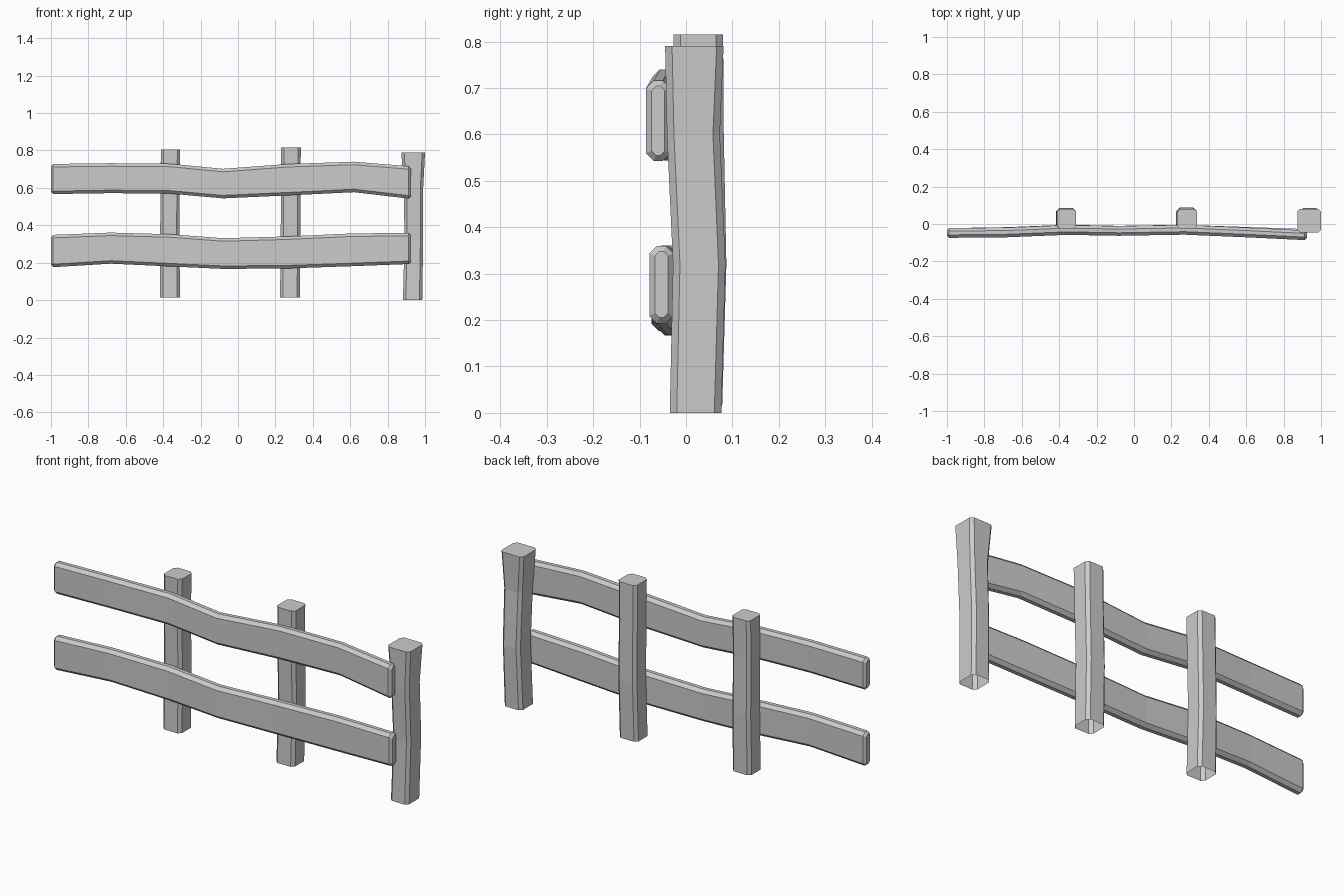
import bpy, bmesh

if "Cube" in bpy.data.objects:
    bpy.data.objects.remove(bpy.data.objects["Cube"])


def chamfered(a0, a1, b0, b1, c):
    """Octagonal outline of a rectangle with cut corners."""
    return [(a0 + c, b0), (a1 - c, b0), (a1, b0 + c), (a1, b1 - c),
            (a1 - c, b1), (a0 + c, b1), (a0, b1 - c), (a0, b0 + c)]


def loft(name, rings, cap_start=True):
    """Skin a row of equal rings into one flat-shaded object."""
    bm = bmesh.new()
    vs = [[bm.verts.new(p) for p in r] for r in rings]
    for r, s in zip(vs, vs[1:]):
        n = len(r)
        for i in range(n):
            j = (i + 1) % n
            bm.faces.new((r[i], r[j], s[j], s[i]))
    if cap_start:
        bm.faces.new(vs[0][::-1])
    bm.faces.new(vs[-1])
    bmesh.ops.recalc_face_normals(bm, faces=bm.faces)
    me = bpy.data.meshes.new(name)
    bm.to_mesh(me)
    bm.free()
    ob = bpy.data.objects.new(name, me)
    bpy.context.collection.objects.link(ob)
    return ob


def post(name, stations):
    # station: z, x min, x max, y min, y max; underside stays open
    loft(name, [[(x, y, z) for x, y in chamfered(x0, x1, y0, y1, 0.015)]
                for z, x0, x1, y0, y1 in stations], cap_start=False)


def rail(name, stations):
    # station: x, z min, z max, y centre; both ends get a small bevel
    half, ch, e = 0.026, 0.016, 0.012
    rings = []
    last = len(stations) - 1
    for i, (x, z0, z1, y) in enumerate(stations):
        body = [(x, p, q) for p, q in chamfered(y - half, y + half, z0, z1, ch)]
        s = -1 if i == 0 else 1
        cap = [(x + s * e, p, q) for p, q in
               chamfered(y - half + e, y + half - e, z0 + e, z1 - e, ch * 0.6)]
        if i == 0:
            rings.append(cap)
        rings.append(body)
        if i == last:
            rings.append(cap)
    loft(name, rings)


# Upright posts
post("left_post", [(0.015, -0.417, -0.31, -0.025, 0.078),
                   (0.32, -0.416, -0.313, -0.018, 0.085),
                   (0.62, -0.415, -0.312, -0.024, 0.080),
                   (0.805, -0.412, -0.309, -0.025, 0.080)])
post("middle_post", [(0.015, 0.225, 0.331, -0.025, 0.078),
                     (0.32, 0.228, 0.333, -0.016, 0.087),
                     (0.62, 0.230, 0.334, -0.024, 0.081),
                     (0.815, 0.231, 0.336, -0.027, 0.080)])
post("right_post", [(0.0, 0.882, 0.985, -0.035, 0.076),
                    (0.32, 0.890, 0.990, -0.028, 0.085),
                    (0.60, 0.887, 0.990, -0.041, 0.073),
                    (0.79, 0.873, 1.0, -0.045, 0.081)])

# Horizontal rails
rail("upper_rail", [(-0.988, 0.567, 0.728, -0.048), (-0.68, 0.572, 0.732, -0.045),
                    (-0.36, 0.569, 0.729, -0.032), (-0.08, 0.544, 0.702, -0.037),
                    (0.27, 0.560, 0.728, -0.031), (0.62, 0.577, 0.740, -0.046),
                    (0.912, 0.543, 0.716, -0.060)])
rail("lower_rail", [(-0.988, 0.176, 0.349, -0.048), (-0.68, 0.195, 0.361, -0.043),
                    (-0.36, 0.180, 0.352, -0.030), (-0.08, 0.167, 0.331, -0.036),
                    (0.25, 0.169, 0.340, -0.030), (0.60, 0.181, 0.356, -0.042),
                    (0.912, 0.193, 0.360, -0.053)])
